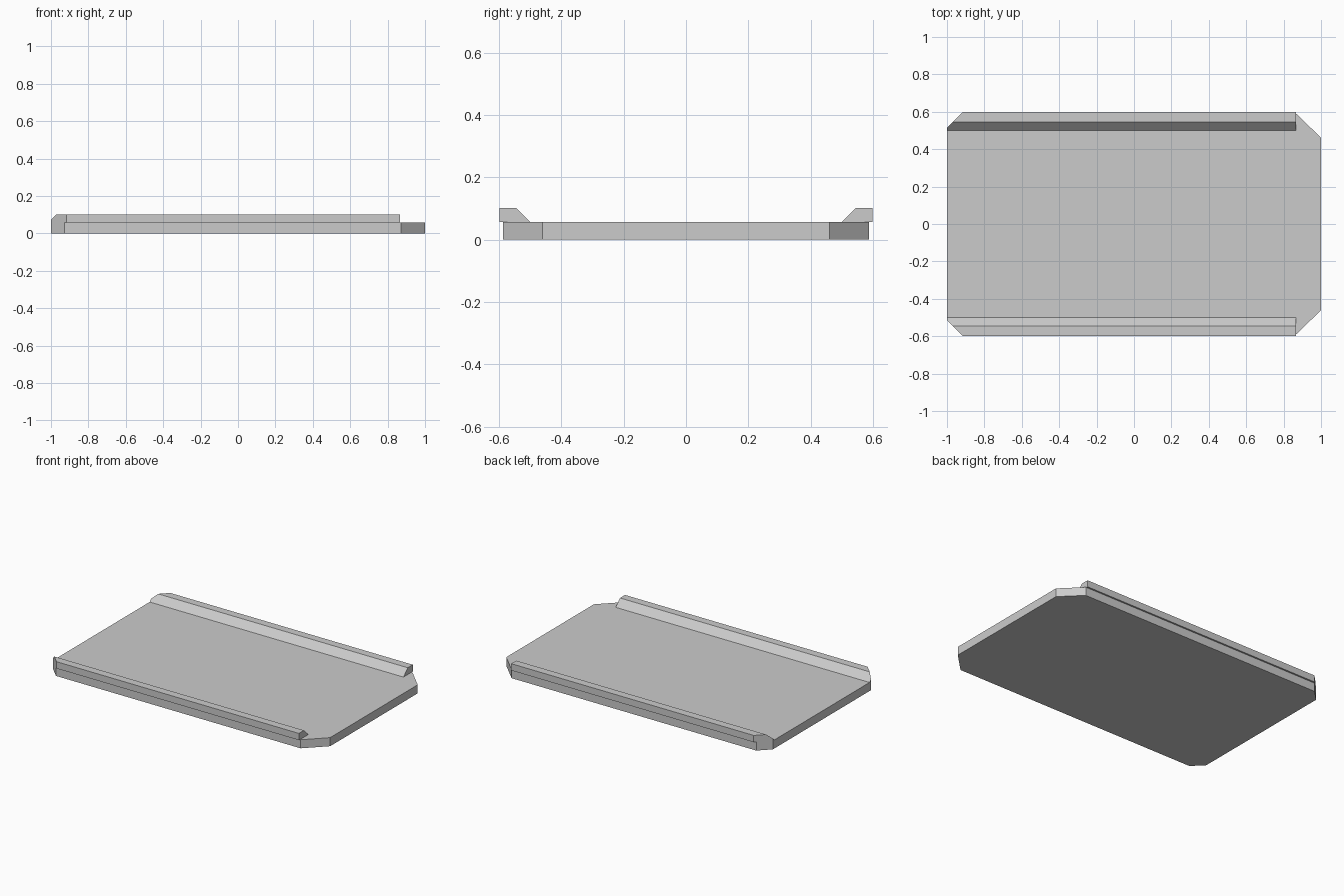
import bpy, bmesh
from mathutils import Vector

cube = bpy.data.objects.get("Cube")
if cube:
    bpy.data.objects.remove(cube)

grey = bpy.data.materials.new("light_grey")
grey.use_nodes = True
colour = (0.6, 0.6, 0.6, 1)
grey.diffuse_color = colour
grey.node_tree.nodes["Principled BSDF"].inputs["Base Color"].default_value = colour

THICK = 0.057   # plate thickness
RAIL_END = 0.867


def extrude(name, outline, direction):
    """Extrude a closed outline into a solid; returns object and its bmesh."""
    bm = bmesh.new()
    face = bm.faces.new([bm.verts.new(p) for p in outline])
    new = bmesh.ops.extrude_face_region(bm, geom=[face])["geom"]
    verts = [v for v in new if isinstance(v, bmesh.types.BMVert)]
    bmesh.ops.translate(bm, verts=verts, vec=direction)
    mesh = bpy.data.meshes.new(name)
    mesh.materials.append(grey)
    obj = bpy.data.objects.new(name, mesh)
    bpy.context.collection.objects.link(obj)
    return obj, bm


def finish(obj, bm):
    bmesh.ops.recalc_face_normals(bm, faces=bm.faces)
    bm.to_mesh(obj.data)
    bm.free()


# Base plate with large corner cuts on the left and small ones on the right
half = [(1, 0.46), (0.872, 0.587), (-0.928, 0.587), (-1, 0.515)]
outline = half + [(x, -y) for x, y in reversed(half)]
finish(*extrude("base_plate", [(x, y, 0) for x, y in outline], (0, 0, THICK)))

# Side rails with a sloped inner face, trimmed along the plate's small corners
profile = [(0.5, THICK), (0.545, 0.102), (0.598, 0.102), (0.598, THICK)]
for name, side in (("front_rail", -1), ("back_rail", 1)):
    obj, bm = extrude(name, [(-1, side * y, z) for y, z in profile],
                      (1 + RAIL_END, 0, 0))
    geom = bm.verts[:] + bm.edges[:] + bm.faces[:]
    bmesh.ops.bisect_plane(bm, geom=geom, plane_co=(-1, side * 0.515, 0),
                           plane_no=Vector((-1, side, 0)).normalized(),
                           clear_outer=True)
    bmesh.ops.holes_fill(bm, edges=[e for e in bm.edges if e.is_boundary])
    finish(obj, bm)
